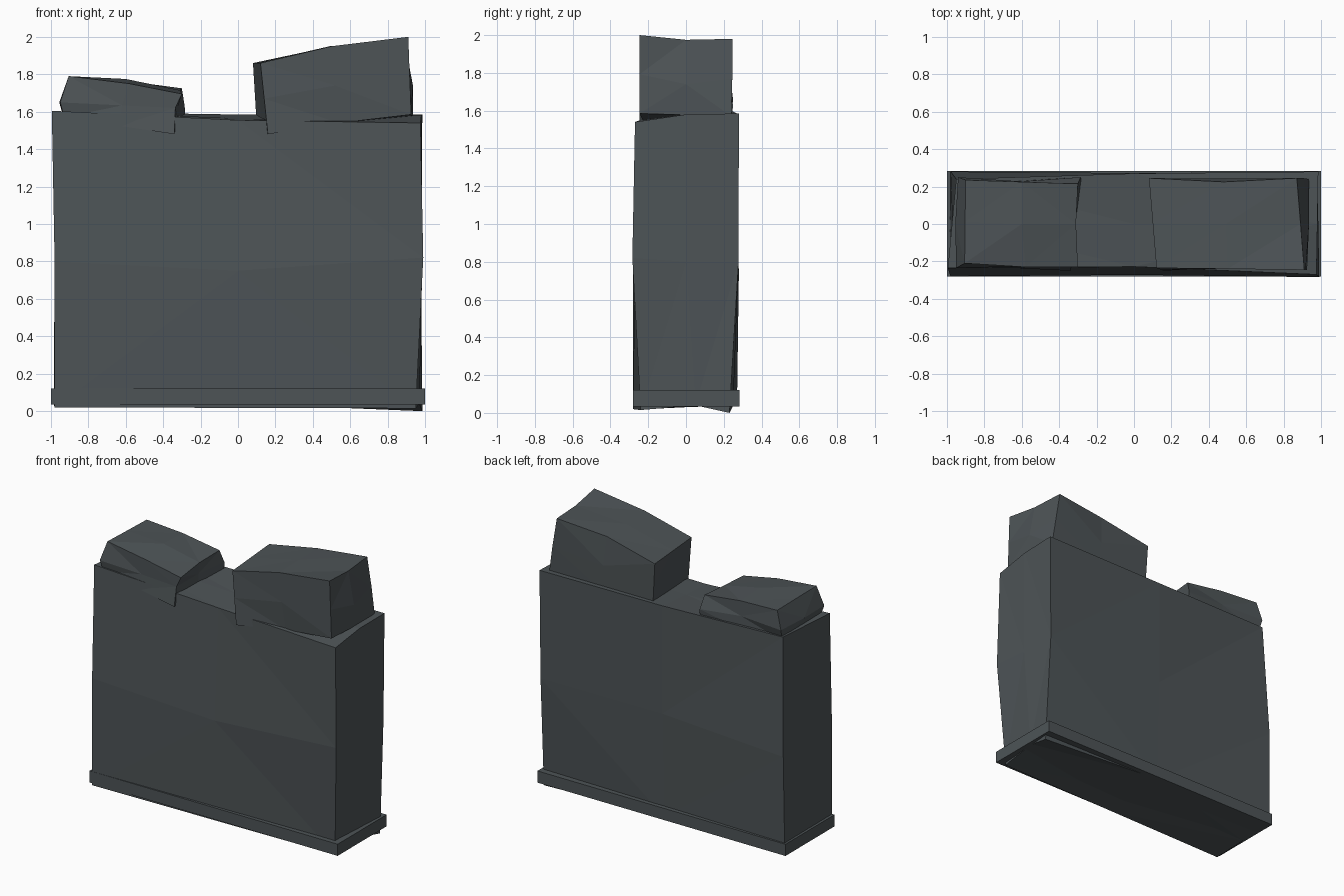
import bpy, bmesh
from mathutils import Vector

stone_mat = bpy.data.materials.new("dark slate")
stone_mat.diffuse_color = (0.075, 0.088, 0.094, 1)


def block(name, corners, places=None, cuts=1):
    """Rough block: eight corners blended over a subdivided cube, some points placed by hand.
    Corners run left/right fastest, then front/back, then bottom/top."""
    bm = bmesh.new()
    bmesh.ops.create_cube(bm, size=2)
    if cuts:
        bmesh.ops.subdivide_edges(bm, edges=bm.edges[:], cuts=cuts, use_grid_fill=True)
    for v in bm.verts:
        key = tuple(round(c) for c in v.co)
        p = Vector()
        for i, c in enumerate(corners):
            w = 1
            for axis in range(3):
                side = 1 if i >> axis & 1 else -1
                w *= (1 + side * key[axis]) / 2
            p += w * Vector(c)
        v.co = (places or {}).get(key, p)
    bmesh.ops.triangulate(bm, faces=bm.faces[:])
    bmesh.ops.recalc_face_normals(bm, faces=bm.faces[:])
    mesh = bpy.data.meshes.new(name)
    bm.to_mesh(mesh)
    bm.free()
    mesh.materials.append(stone_mat)
    obj = bpy.data.objects.new(name, mesh)
    bpy.context.collection.objects.link(obj)


# Main wall slab with an uneven waist and a dipped top
block("wall", [(-0.98, -0.28, 0.02), (0.95, -0.24, 0.015),
               (-0.985, 0.27, 0.04), (0.985, 0.23, 0.0),
               (-0.995, -0.235, 1.605), (0.975, -0.27, 1.54),
               (-0.95, 0.24, 1.60), (0.985, 0.28, 1.585)],
      {(-1, -1, 0): (-0.98, -0.28, 0.8), (1, -1, 0): (0.99, -0.284, 0.82),
       (-1, 1, 0): (-0.98, 0.28, 0.75), (1, 1, 0): (0.978, 0.278, 0.8),
       (0, -1, 0): (0, -0.272, 0.75), (0, 1, 0): (0, 0.272, 0.8),
       (-1, 0, 0): (-0.97, 0, 0.8), (1, 0, 0): (0.985, 0, 0.8),
       (0, -1, 1): (0, -0.228, 1.555), (0, 0, 1): (0, 0, 1.565),
       (0, 1, 1): (0, 0.27, 1.585), (1, 0, 1): (0.98, 0, 1.58),
       (0, 0, -1): (0, 0, 0.05), (1, 0, -1): (0.97, 0.05, 0.04),
       (0, 1, -1): (0, 0.25, 0.04)})

# Base course
block("base_strip", [(x, y, z) for z in (0.035, 0.12)
                     for y in (-0.281, 0.283) for x in (-1, 1)], cuts=0)

# Low left top stone
block("left_top_stone", [(-0.93, -0.22, 1.57), (-0.34, -0.25, 1.48),
                         (-0.93, 0.22, 1.56), (-0.28, 0.24, 1.56),
                         (-0.905, -0.21, 1.79), (-0.30, -0.23, 1.695),
                         (-0.90, 0.235, 1.78), (-0.30, 0.215, 1.725)],
      {(0, -1, 1): (-0.58, -0.23, 1.75), (0, 0, 1): (-0.60, 0, 1.775),
       (0, 1, 1): (-0.60, 0.225, 1.765), (-1, -1, 0): (-0.95, -0.235, 1.65),
       (-1, 0, 0): (-0.955, 0, 1.65), (-1, 1, 0): (-0.94, 0.25, 1.65),
       (1, -1, 0): (-0.335, -0.23, 1.62), (1, 0, 0): (-0.32, 0, 1.63),
       (1, 1, 0): (-0.285, 0.25, 1.63), (1, 0, 1): (-0.31, 0, 1.715)})

# Tall right top stone
block("right_top_stone", [(0.16, -0.25, 1.48), (0.925, -0.245, 1.585),
                          (0.10, 0.24, 1.53), (0.935, 0.24, 1.57),
                          (0.12, -0.235, 1.86), (0.91, -0.245, 2.0),
                          (0.08, 0.245, 1.86), (0.87, 0.245, 1.98)],
      {(0, -1, 1): (0.50, -0.24, 1.95), (0, 0, 1): (0.49, 0, 1.95),
       (0, 1, 1): (0.48, 0.225, 1.945), (1, 0, 1): (0.89, 0, 1.975),
       (1, 0, 0): (0.935, 0, 1.74), (1, 1, 0): (0.905, 0.245, 1.77),
       (0, -1, 0): (0.52, -0.24, 1.74), (0, -1, -1): (0.54, -0.225, 1.54)})
